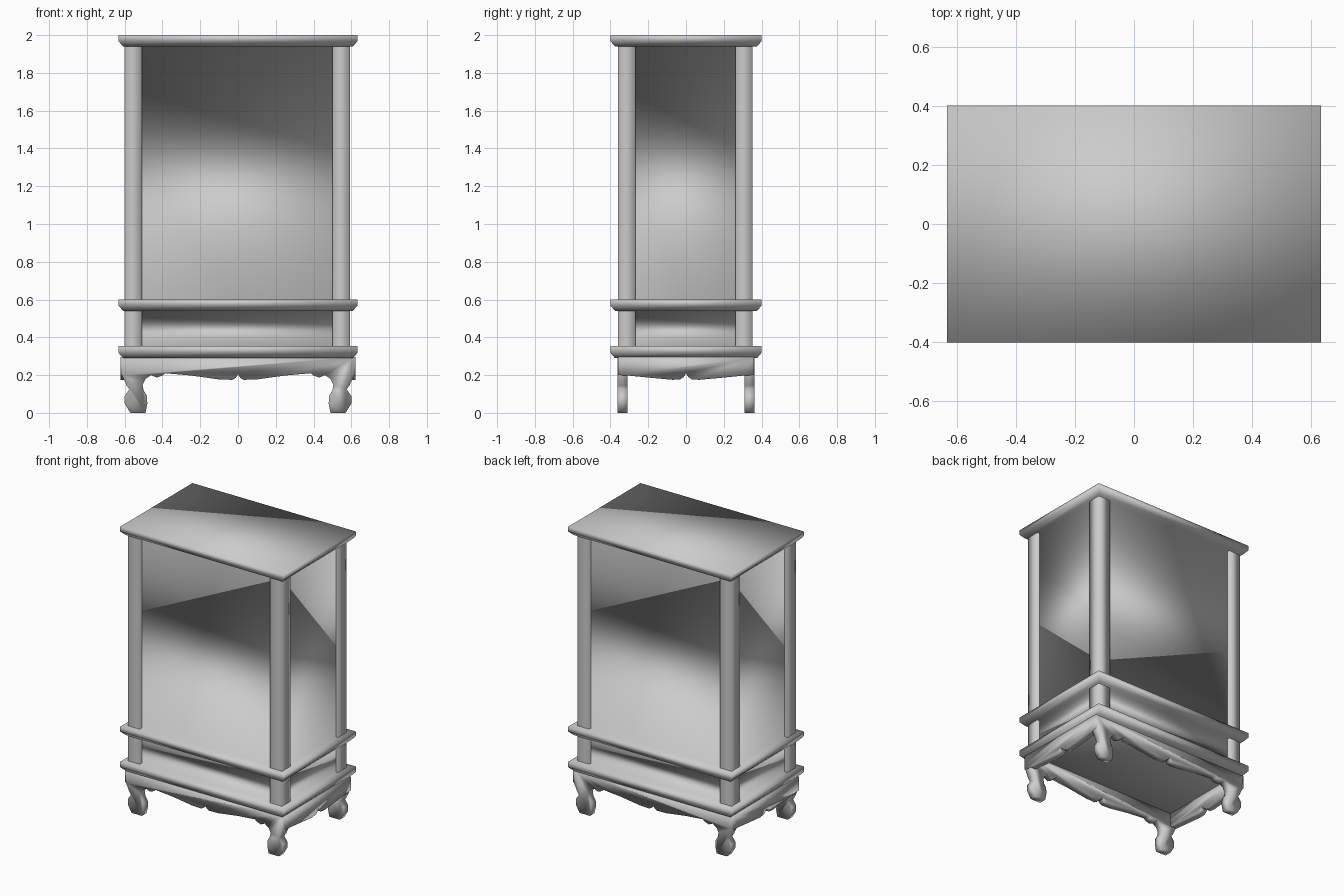
import bpy
import bmesh

cube = bpy.data.objects.get("Cube")
if cube:
    bpy.data.objects.remove(cube, do_unlink=True)

grey = bpy.data.materials.new("plain grey")
grey.use_nodes = True
COLOUR = (0.6, 0.6, 0.6, 1)
grey.diffuse_color = COLOUR
grey.node_tree.nodes["Principled BSDF"].inputs["Base Color"].default_value = COLOUR


def finish(name, bm):
    for f in bm.faces:
        f.smooth = True
    mesh = bpy.data.meshes.new(name)
    bm.to_mesh(mesh)
    bm.free()
    mesh.materials.append(grey)
    obj = bpy.data.objects.new(name, mesh)
    bpy.context.collection.objects.link(obj)
    return obj


def stack(name, rings, cx=0, cy=0, capped=True):
    """Rectangular rings (half x, half y, z) joined from the bottom up."""
    bm = bmesh.new()
    loops = [[bm.verts.new((cx + sx * hx, cy + sy * hy, z))
              for sx, sy in ((-1, -1), (1, -1), (1, 1), (-1, 1))]
             for hx, hy, z in rings]
    for a, b in zip(loops, loops[1:]):
        for i in range(4):
            j = (i + 1) % 4
            bm.faces.new((a[i], a[j], b[j], b[i]))
    if capped:
        bm.faces.new(loops[0][::-1])
        bm.faces.new(loops[-1])
    return finish(name, bm)


def board(name, half, top, to_world, inner, outer):
    """Mirror a lower outline, close it along the top and give it thickness."""
    outline = half + [(-u, z) for u, z in reversed(half) if u > 0]
    outline += [(-half[0][0], top), (half[0][0], top)]
    bm = bmesh.new()
    face = bm.faces.new([bm.verts.new(to_world(u, inner, z)) for u, z in outline])
    ext = bmesh.ops.extrude_face_region(bm, geom=[face], use_keep_orig=True)
    verts = [g for g in ext["geom"] if isinstance(g, bmesh.types.BMVert)]
    offset = [b - a for a, b in zip(to_world(0, inner, 0), to_world(0, outer, 0))]
    bmesh.ops.translate(bm, verts=verts, vec=offset)
    bmesh.ops.recalc_face_normals(bm, faces=bm.faces)
    return finish(name, bm)


# Carcass: mouldings with a straight lip and tapered underside, recessed body between
rings = []
for low, high in ((0.29, 0.355), (0.54, 0.60), (1.94, 2.0)):
    if rings:
        rings += [(0.575, 0.335, rings[-1][2]), (0.575, 0.335, low)]
    rings += [(0.608, 0.376, low), (0.633, 0.4, low + 0.028), (0.633, 0.4, high)]
stack("cabinet_carcass", rings)

# Corner posts of each section, hidden ends left open
for section, low, high in (("lower", 0.355, 0.54), ("upper", 0.60, 1.94)):
    for side, cx in (("left", 0.547), ("right", -0.555)):
        for end, cy in (("front", -0.313), ("back", 0.307)):
            stack(f"{section}_{end}_{side}_post",
                  [(0.046, 0.046, low), (0.046, 0.046, high)], cx, cy, capped=False)

# Front and back boards: scalloped apron and shaped legs in one outline
leg_apron = [(0.614, 0.20), (0.603, 0.175), (0.59, 0.145), (0.575, 0.125),
             (0.60, 0.09), (0.60, 0.05), (0.57, 0), (0.49, 0),
             (0.48, 0.05), (0.482, 0.09), (0.50, 0.12), (0.505, 0.15),
             (0.49, 0.18), (0.46, 0.20), (0.43, 0.187), (0.40, 0.197),
             (0.385, 0.21), (0.25, 0.198), (0.10, 0.177), (0.03, 0.175),
             (0.012, 0.185), (0, 0.205)]
for name, sign in (("front", -1), ("back", 1)):
    board(name + "_apron_and_legs", leg_apron, 0.295,
          lambda u, d, z: (u, sign * d, z), 0.31, 0.362)

# Side boards: scalloped apron only, lapping over the legs
side_apron = [(0.36, 0.20), (0.30, 0.197), (0.20, 0.187), (0.07, 0.175),
              (0.03, 0.178), (0.012, 0.19), (0, 0.21)]
for name, sign in (("left", 1), ("right", -1)):
    board(name + "_side_apron", side_apron, 0.295,
          lambda u, d, z: (sign * d, u, z), 0.57, 0.622)
